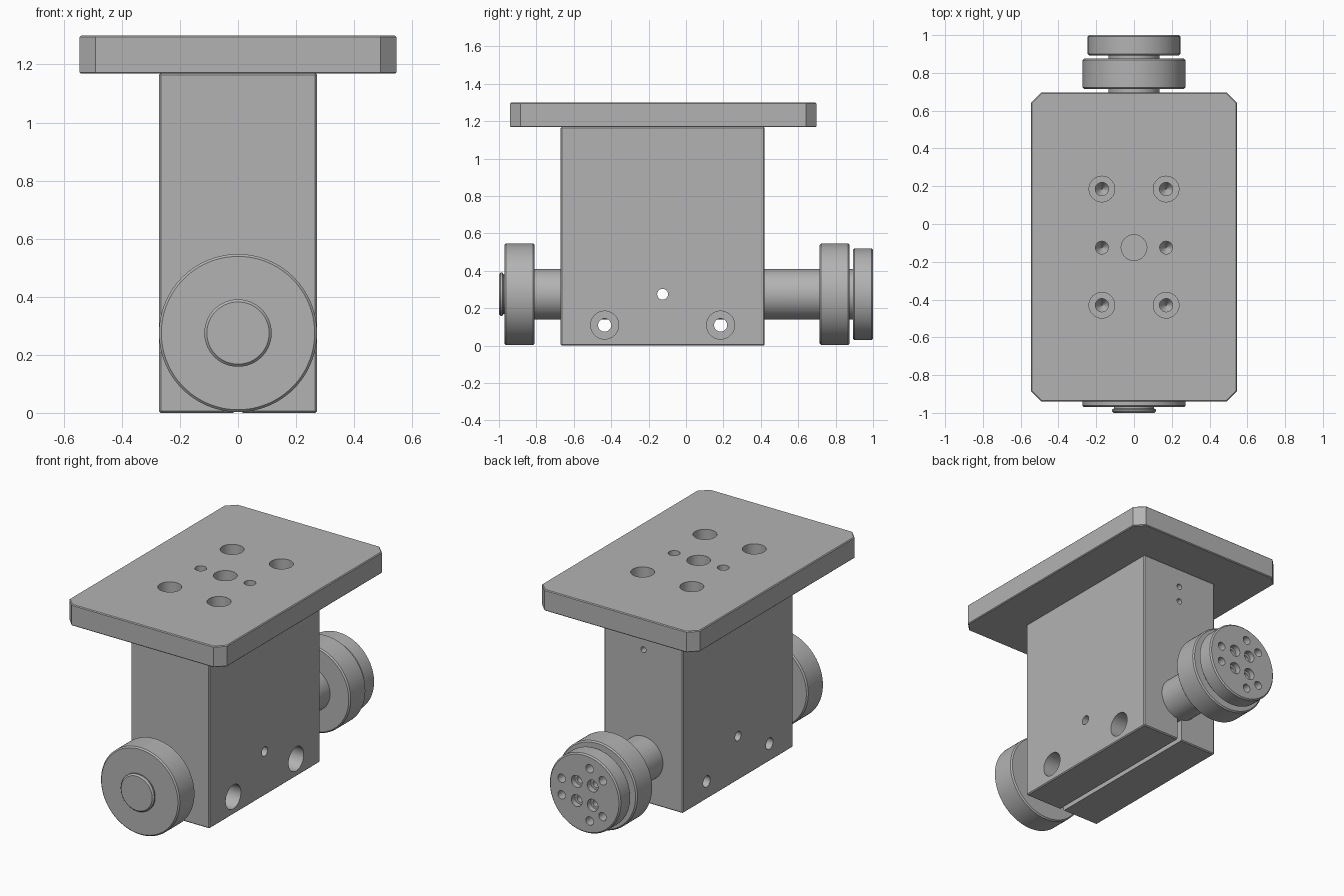
import bpy, bmesh, math
from mathutils import Matrix, Vector

cube = bpy.data.objects.get("Cube")
if cube:
    bpy.data.objects.remove(cube, do_unlink=True)

grey = bpy.data.materials.new("machined grey")
grey.use_nodes = True
grey.diffuse_color = (0.45, 0.45, 0.45, 1)
grey.node_tree.nodes["Principled BSDF"].inputs["Base Color"].default_value = grey.diffuse_color

MID_Y, SHAFT_Z = -0.125, 0.275
ALONG_X = Matrix.Rotation(math.pi / 2, 4, 'Y')
ALONG_Y = Matrix.Rotation(-math.pi / 2, 4, 'X')
ALONG_Z = Matrix.Identity(4)


def add_lathe(bm, profile, origin, axis, sides=32):
    """Closed turned solid; profile is (radius, distance along axis)."""
    place = Matrix.Translation(origin) @ axis
    rings = []
    for r, h in profile:
        rings.append([bm.verts.new(place @ Vector((r * math.cos(a), r * math.sin(a), h)))
                      for a in (2 * math.pi * i / sides for i in range(sides))])
    faces = [bm.faces.new(rings[0][::-1]), bm.faces.new(rings[-1])]
    for low, high in zip(rings, rings[1:]):
        for i in range(sides):
            j = (i + 1) % sides
            faces.append(bm.faces.new((low[i], low[j], high[j], high[i])))
    bmesh.ops.recalc_face_normals(bm, faces=faces)


def add_box(bm, size, centre):
    place = Matrix.Translation(centre) @ Matrix.Diagonal((*size, 1))
    bmesh.ops.create_cube(bm, size=1, matrix=place)


def finish(name, bm, smooth=True):
    mesh = bpy.data.meshes.new(name)
    bm.to_mesh(mesh)
    bm.free()
    ob = bpy.data.objects.new(name, mesh)
    bpy.context.collection.objects.link(ob)
    mesh.materials.append(grey)
    return ob


def activate(ob):
    bpy.ops.object.select_all(action='DESELECT')
    ob.select_set(True)
    bpy.context.view_layer.objects.active = ob


def cut(ob, build):
    """Subtract the solids added by build(bm) from an object."""
    bm = bmesh.new()
    build(bm)
    cutter = finish("cutter", bm)
    cutter.hide_render = True
    mod = ob.modifiers.new("cut", 'BOOLEAN')
    mod.operation, mod.solver, mod.object = 'DIFFERENCE', 'EXACT', cutter
    activate(ob)
    bpy.ops.object.modifier_apply(modifier=mod.name)
    bpy.data.objects.remove(cutter, do_unlink=True)


def disc(r, start, end, c=0.008):
    """Profile of a disc with lightly chamfered rims."""
    return [(r - c, start), (r, start + c), (r, end - c), (r - c, end)]


# Hole patterns
def top_holes(bm):
    for x in (-0.17, 0.17):
        for y in (MID_Y - 0.305, MID_Y + 0.31):
            add_lathe(bm, [(0.003, 0.95), (0.035, 1.0), (0.035, 1.22), (0.068, 1.22), (0.068, 1.4)],
                      (x, y, 0), ALONG_Z)
        add_lathe(bm, [(0.003, 1.05), (0.034, 1.1), (0.034, 1.4)], (x, MID_Y, 0), ALONG_Z)
    add_lathe(bm, [(0.068, 1.19), (0.068, 1.4)], (0, MID_Y, 0), ALONG_Z)


def cross_hole(bm):
    add_lathe(bm, [(0.029, -0.5), (0.029, 0.5)], (0, MID_Y, SHAFT_Z), ALONG_X)


def block_holes(bm):
    cross_hole(bm)
    for y in (-0.435, 0.185):
        add_lathe(bm, [(0.035, -0.5), (0.035, 0.13), (0.075, 0.13), (0.075, 0.5)],
                  (0, y, 0.11), ALONG_X)
    for z in (0.95, 1.05):
        add_lathe(bm, [(0.018, 0.3), (0.018, 0.6)], (0, 0, z), ALONG_Y)


def knob_holes(bm):
    for x in (-0.055, 0.055):
        for z in (-0.06, 0.06):
            add_lathe(bm, [(0.022, 0.93), (0.022, 0.965), (0.037, 0.965), (0.037, 1.1)],
                      (x, 0, SHAFT_Z + z), ALONG_Y)
    for third in range(3):
        for side in (-18, 18):
            a = math.radians(120 * third + side)
            add_lathe(bm, [(0.026, 0.94), (0.026, 1.1)],
                      (0.167 * math.cos(a), 0, SHAFT_Z + 0.167 * math.sin(a)), ALONG_Y)


parts = []

# Clamp block with a slit below the shaft
bm = bmesh.new()
add_box(bm, (0.544, 1.09, 1.17), (0, MID_Y, 0.585))
bmesh.ops.bevel(bm, geom=bm.edges[:], offset=0.006, segments=1, affect='EDGES')
block = finish("clamp_block", bm)
cut(block, lambda b: add_box(b, (0.03, 2, 0.4), (0, 0, 0)))
cut(block, block_holes)
cut(block, top_holes)
parts.append(block)

# Mounting plate with cut corners
bm = bmesh.new()
add_box(bm, (1.09, 1.637, 0.132), (0, -0.122, 1.234))
corners = [e for e in bm.edges if abs(e.verts[0].co.z - e.verts[1].co.z) > 0.1]
bmesh.ops.bevel(bm, geom=corners, offset=0.055, segments=1, affect='EDGES')
rims = [e for e in bm.edges if abs(e.verts[0].co.z - e.verts[1].co.z) < 0.01]
bmesh.ops.bevel(bm, geom=rims, offset=0.005, segments=1, affect='EDGES')
plate = finish("mounting_plate", bm)
cut(plate, top_holes)
parts.append(plate)

# Turned parts along the shaft axis
turned = {
    "shaft": [(0.135, -0.9), (0.135, 0.92)],
    "front_disc": disc(0.272, -0.97, -0.81),
    "front_boss": [(0.107, -1.0), (0.116, -0.991), (0.116, -0.982), (0.106, -0.976), (0.106, -0.9)],
    "back_disc": disc(0.272, 0.715, 0.875),
    "back_knob": disc(0.245, 0.893, 1.0),
}
for name, profile in turned.items():
    bm = bmesh.new()
    add_lathe(bm, profile, (0, 0, SHAFT_Z), ALONG_Y, 96)
    ob = finish(name, bm)
    if name == "shaft":
        cut(ob, cross_hole)
    if name == "back_knob":
        cut(ob, knob_holes)
    parts.append(ob)

for ob in parts:
    activate(ob)
    bpy.ops.object.shade_smooth_by_angle(angle=math.radians(30))
